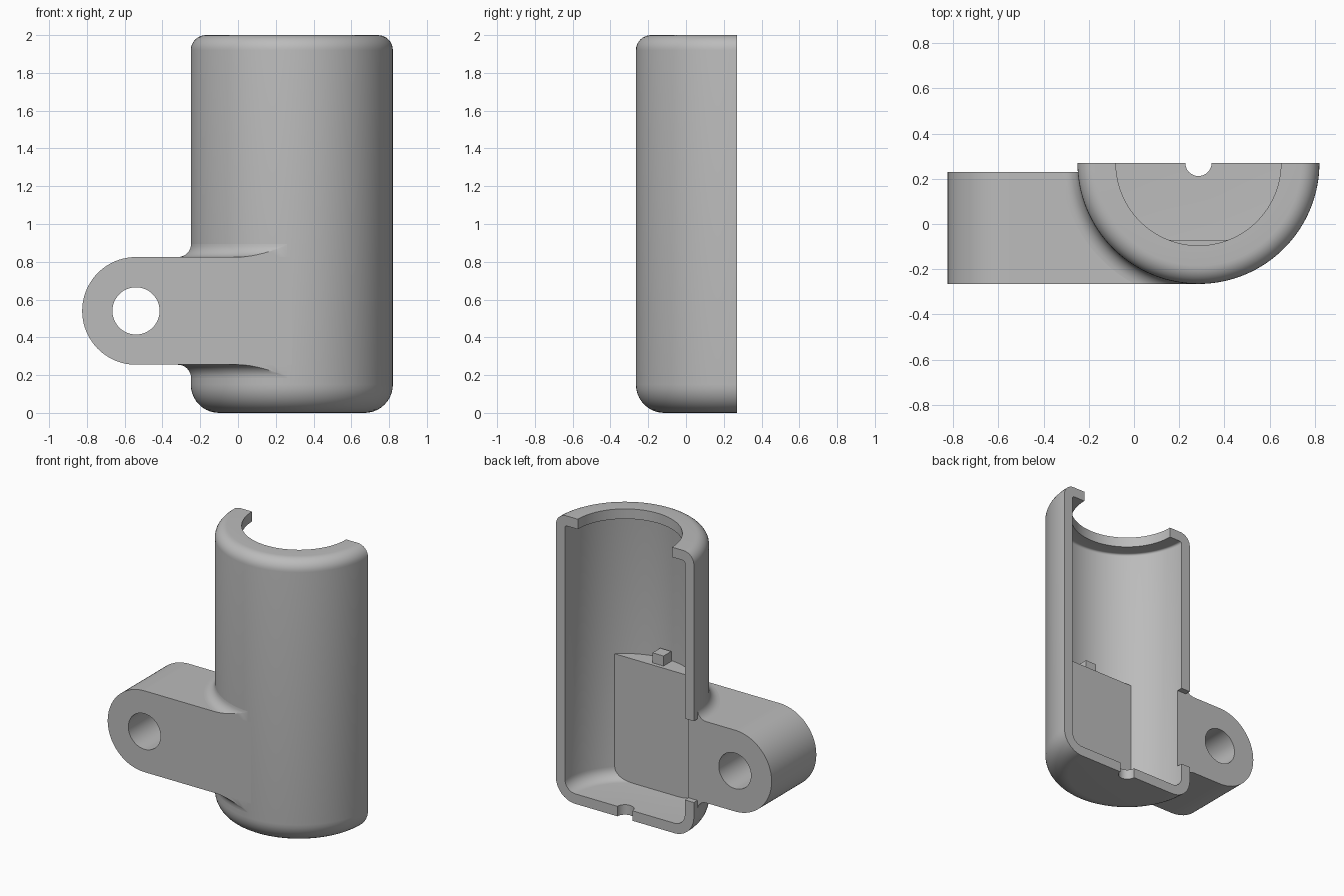
import bpy, bmesh
from math import sin, cos, pi, radians, asin
from mathutils import Vector

cube = bpy.data.objects.get("Cube")
if cube:
    bpy.data.objects.remove(cube, do_unlink=True)

AX, AY = 0.285, 0.27            # cylinder axis, on the section plane
R, R_IN, WALL = 0.535, 0.465, 0.07
LUG_X, LUG_Z, LUG_R = -0.54, 0.54, 0.285
FRONT, BACK = AY - R, 0.23      # lug depth
FILLET = 0.07

grey = bpy.data.materials.new("plain grey")
grey.use_nodes = True
colour = (0.5, 0.5, 0.5, 1)
grey.diffuse_color = colour
grey.node_tree.nodes["Principled BSDF"].inputs["Base Color"].default_value = colour


def arc(cx, cy, r, start, end, n):
    angles = [radians(start + (end - start) * i / n) for i in range(n + 1)]
    return [(cx + r * cos(a), cy + r * sin(a)) for a in angles]


def finish(name, bm):
    bmesh.ops.recalc_face_normals(bm, faces=bm.faces)
    mesh = bpy.data.meshes.new(name)
    bm.to_mesh(mesh)
    bm.free()
    mesh.materials.append(grey)
    obj = bpy.data.objects.new(name, mesh)
    bpy.context.collection.objects.link(obj)
    return obj


def loft(name, rings):
    """Join matching closed rings and cap both ends."""
    bm = bmesh.new()
    loops = [[bm.verts.new(p) for p in ring] for ring in rings]
    n = len(loops[0])
    for a, b in zip(loops, loops[1:]):
        for i in range(n):
            j = (i + 1) % n
            bm.faces.new((a[i], a[j], b[j], b[i]))
    bm.faces.new(loops[0])
    bm.faces.new(loops[-1])
    return finish(name, bm)


def revolve(name, profile, start, end, n):
    return loft(name, [[(AX + r * c, AY + r * s, z) for r, z in profile]
                       for c, s in arc(0, 0, 1, start, end, n)])


def prism_y(name, pts, y0, y1):
    return loft(name, [[(x, y, z) for x, z in pts] for y in (y0, y1)])


def prism_z(name, pts, z0, z1):
    return loft(name, [[(x, y, z) for x, y in pts] for z in (z0, z1)])


def rect(x0, x1, y0, y1):
    return [(x0, y0), (x1, y0), (x1, y1), (x0, y1)]


def boolean(obj, tool, operation):
    tool.hide_render = True
    mod = obj.modifiers.new("cut", "BOOLEAN")
    mod.operation, mod.solver, mod.object = operation, "EXACT", tool
    bpy.context.view_layer.objects.active = obj
    bpy.ops.object.modifier_apply(modifier=mod.name)
    bpy.data.objects.remove(tool, do_unlink=True)


# Sectioned cup: wall, floor with drain hole and top lip in one profile
profile = [(0.058, 0)]
profile += arc(R - 0.15, 0.15, 0.15, -90, 0, 10)
profile += arc(R - 0.08, 1.92, 0.08, 0, 90, 8)
profile += [(0.365, 2), (0.365, 2 - WALL)]
profile += arc(R_IN - 0.015, 1.915, 0.015, 90, 0, 4)
profile += arc(R_IN - 0.08, 0.15, 0.08, 0, -90, 8)
profile += [(0.058, WALL)]
shell = revolve("cylinder_shell", profile, 180, 360, 64)

# Notch through the wall behind the lug
boolean(shell, prism_y("notch_cutter", rect(-0.5, 0, LUG_Z - LUG_R, LUG_Z + LUG_R),
                       BACK, 0.5), "DIFFERENCE")

# Side lug with round end and pin hole, trimmed to sit inside the wall
outline = arc(LUG_X, LUG_Z, LUG_R, 90, 270, 40)
outline += [(AX, LUG_Z - LUG_R), (AX, LUG_Z + LUG_R)]
lug = prism_y("side_lug", outline, FRONT, BACK)
boolean(lug, prism_y("pin_hole_cutter", arc(LUG_X, LUG_Z, 0.125, 0, 352.5, 47),
                     -1, 1), "DIFFERENCE")
boolean(lug, prism_z("bore_cutter", arc(AX, AY, 0.5, 0, 357.1875, 127),
                     -1, 3), "DIFFERENCE")

# Concave fillets where the lug meets the cylinder, above and below
for name, side in (("upper_fillet", 1), ("lower_fillet", -1)):
    curve = [(R - 0.03, -0.01), (R + FILLET, -0.01)]
    curve += arc(R + FILLET, FILLET, FILLET, 270, 180, 8)
    curve += [(R - 0.03, FILLET)]
    ring = [(r, LUG_Z + side * (LUG_R + h)) for r, h in curve]
    fillet = revolve(name, ring, 180, 267.1875, 31)
    boolean(fillet, prism_z(name + "_bounds", rect(-1, 1, FRONT, BACK), 0, 1),
            "INTERSECT")

# Flat-faced pad filling the front of the bore, with a small peg on top
PAD_R, PAD_Y = 0.48, -0.07
tilt = asin((AY - PAD_Y) / PAD_R) * 180 / pi
prism_z("inner_pad", arc(AX, AY, PAD_R, 180 + tilt, 360 - tilt, 32), 0.06, 0.94)
prism_z("pad_peg", rect(AX - 0.043, AX + 0.043, -0.183, -0.097), 0.93, 1.01)

# Smooth curved faces, keep edges crisp
parts = [o for o in bpy.context.collection.objects
         if o.type == "MESH" and grey.name in o.data.materials]
bpy.ops.object.select_all(action="DESELECT")
for part in parts:
    part.select_set(True)
bpy.context.view_layer.objects.active = shell
bpy.ops.object.shade_smooth_by_angle(angle=radians(30))
